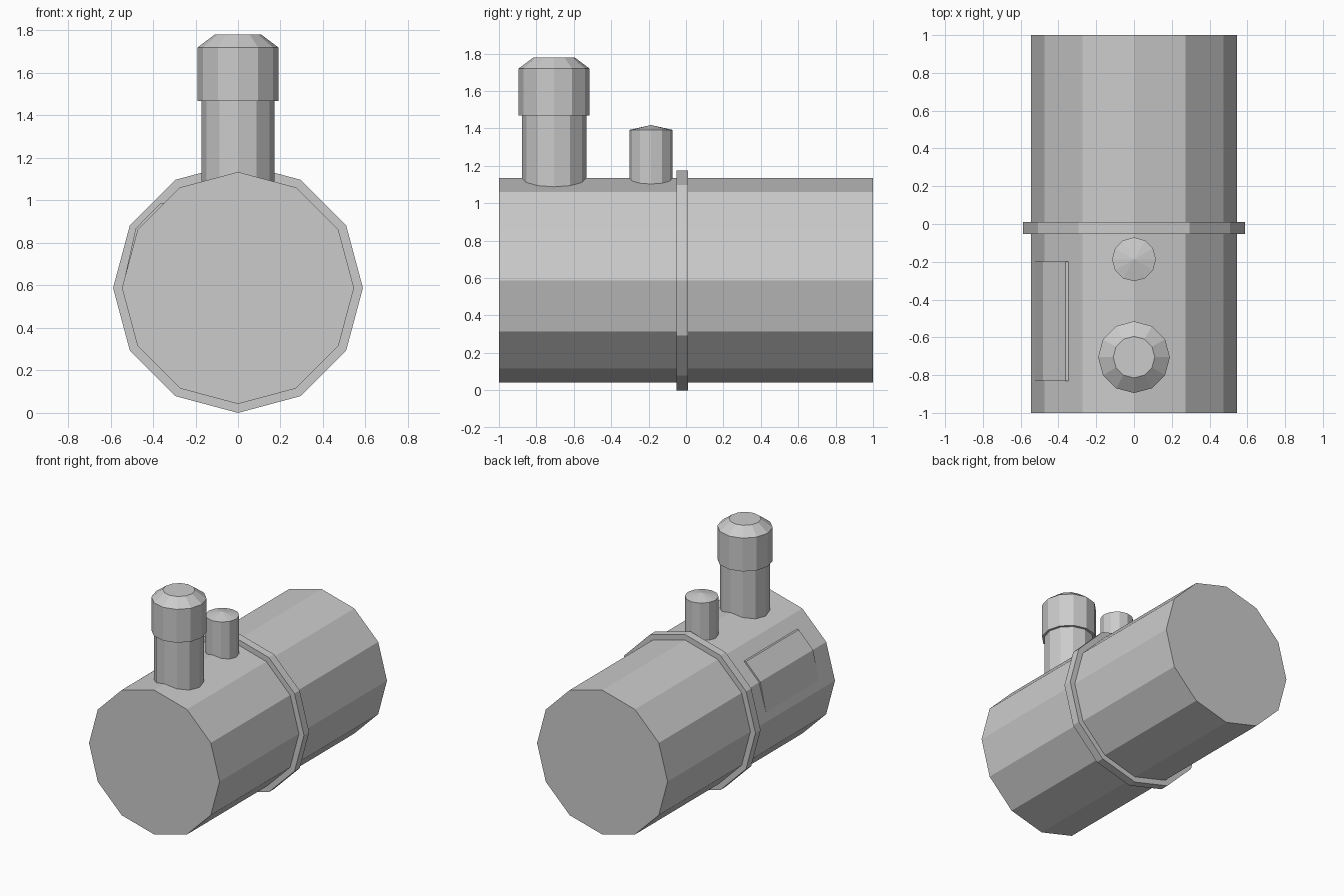
import bpy, bmesh
from math import sin, cos, pi
from mathutils import Matrix

if "Cube" in bpy.data.objects:
    bpy.data.objects.remove(bpy.data.objects["Cube"])

SIDES = 12
AXIS_Z = 0.588  # height of the tank centre line


def make_object(name, bm):
    bmesh.ops.recalc_face_normals(bm, faces=bm.faces)
    mesh = bpy.data.meshes.new(name)
    bm.to_mesh(mesh)
    bm.free()
    obj = bpy.data.objects.new(name, mesh)
    bpy.context.collection.objects.link(obj)
    return obj


def turned(name, profile, matrix):
    """Twelve-sided solid of (radius, height) rings; radius 0 makes a tip."""
    bm = bmesh.new()
    rings = []
    for r, h in profile:
        count = SIDES if r else 1
        rings.append([bm.verts.new((r * cos(2 * pi * i / SIDES),
                                    r * sin(2 * pi * i / SIDES), h))
                      for i in range(count)])
    for low, high in zip(rings, rings[1:]):
        for i in range(SIDES):
            j = (i + 1) % SIDES
            if len(high) == 1:
                bm.faces.new((low[i], low[j], high[0]))
            else:
                bm.faces.new((low[i], low[j], high[j], high[i]))
    for ring in (rings[0], rings[-1]):
        if len(ring) > 1:
            bm.faces.new(ring)
    bm.transform(matrix)
    return make_object(name, bm)


# Tank body and its clamp band, lying along y
along_y = Matrix.Translation((0, 0, AXIS_Z)) @ Matrix.Rotation(-pi / 2, 4, 'X')
turned("tank_body", [(0.546, -1), (0.546, 1)], along_y)
turned("clamp_band", [(0.588, -0.052), (0.588, 0.01)], along_y)

# Tall stack with a wider chamfered cap
stack_at = Matrix.Translation((0, -0.705, 0))
turned("stack_pipe", [(0.172, 1.0), (0.172, 1.5)], stack_at)
turned("stack_cap", [(0.19, 1.468), (0.19, 1.72), (0.11, 1.78)], stack_at)

# Short stub with a low pointed lid
turned("short_stub", [(0.116, 1.0), (0.116, 1.392), (0, 1.418)],
       Matrix.Translation((0, -0.187, 0)))

# Thin access panel wrapped over two facets of the left side
section = [(-0.53, 0.65), (-0.482, 0.868), (-0.362, 0.989), (-0.343, 0.988),
           (-0.343, 0.94), (-0.45, 0.84), (-0.5, 0.65)]
bm = bmesh.new()
face = bm.faces.new([bm.verts.new((x, -0.83, z)) for x, z in section])
extruded = bmesh.ops.extrude_face_region(bm, geom=[face], use_keep_orig=True)
bmesh.ops.translate(bm, vec=(0, 0.632, 0),
                    verts=[g for g in extruded["geom"]
                           if isinstance(g, bmesh.types.BMVert)])
make_object("access_panel", bm)
